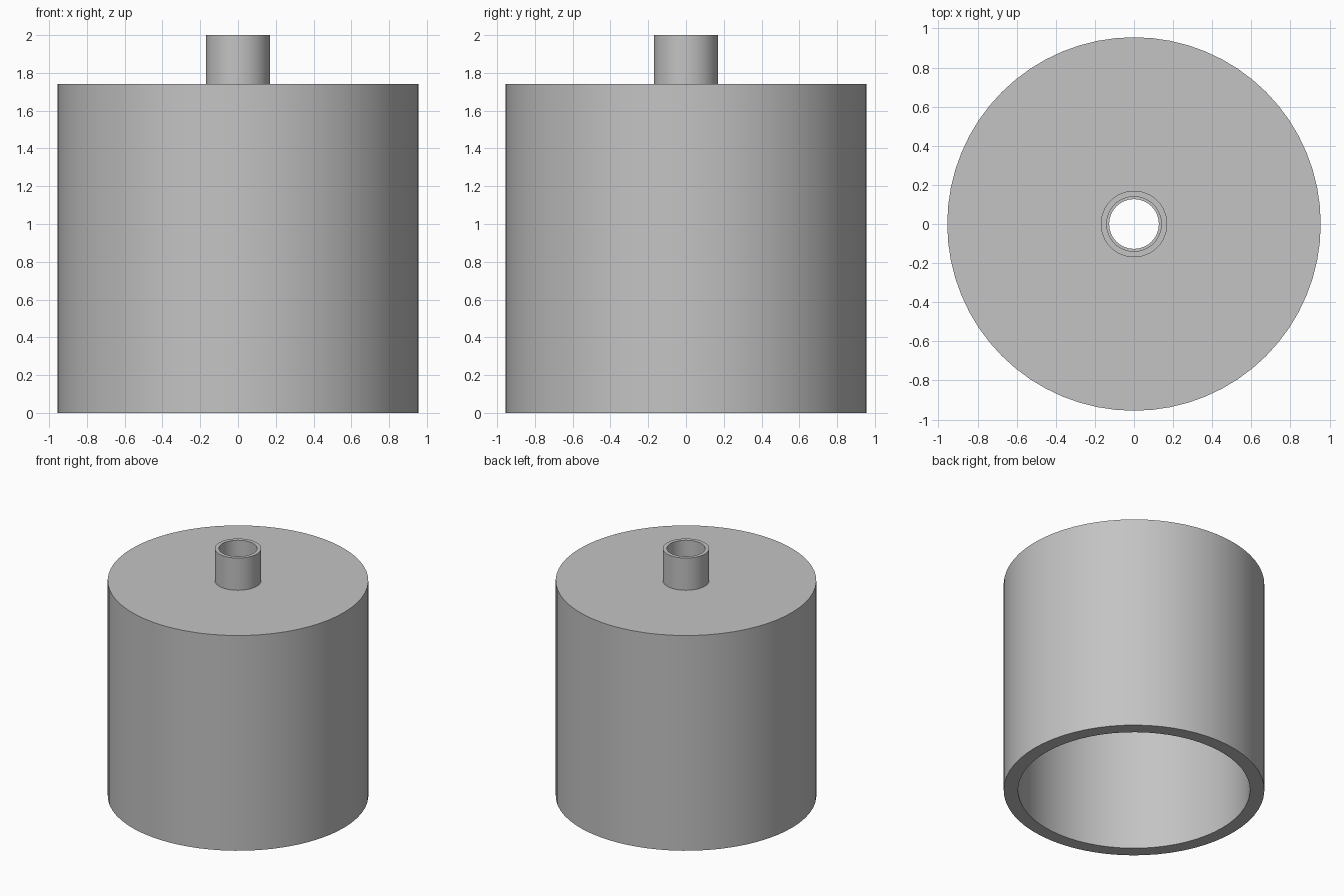
import bpy
import math

SIDES = 64

cube = bpy.data.objects.get("Cube")
if cube:
    bpy.data.objects.remove(cube, do_unlink=True)

grey = bpy.data.materials.new("plain grey")
grey.use_nodes = True
colour = (0.55, 0.55, 0.55, 1)
grey.diffuse_color = colour
grey.node_tree.nodes["Principled BSDF"].inputs["Base Color"].default_value = colour


def revolve(name, profile):
    """Spin a closed (radius, height) profile around the z axis."""
    count = len(profile)
    verts, faces = [], []
    for i in range(SIDES):
        a = math.tau * i / SIDES
        verts += [(r * math.cos(a), r * math.sin(a), z) for r, z in profile]
        here, there = i * count, (i + 1) % SIDES * count
        for j in range(count):
            k = (j + 1) % count
            faces.append((here + j, there + j, there + k, here + k))
    mesh = bpy.data.meshes.new(name)
    mesh.from_pydata(verts, [], faces)
    mesh.materials.append(grey)
    obj = bpy.data.objects.new(name, mesh)
    bpy.context.collection.objects.link(obj)
    bpy.ops.object.select_all(action="DESELECT")
    obj.select_set(True)
    bpy.context.view_layer.objects.active = obj
    bpy.ops.object.shade_smooth_by_angle(angle=math.radians(30))
    return obj


WALL, RIM, LID_TOP, LID_UNDER = 0.85, 0.955, 1.74, 1.63
HOLE, BORE, NECK, NECK_TOP = 0.127, 0.14, 0.17, 2.0

# Open-bottomed cup with a thick lid and a stepped, hollow neck
revolve("cup_with_neck", [
    (WALL, 0), (RIM, 0), (RIM, LID_TOP),
    (NECK, LID_TOP), (NECK, NECK_TOP), (BORE, NECK_TOP),
    (BORE, LID_TOP), (HOLE, LID_TOP), (HOLE, LID_UNDER), (WALL, LID_UNDER),
])
